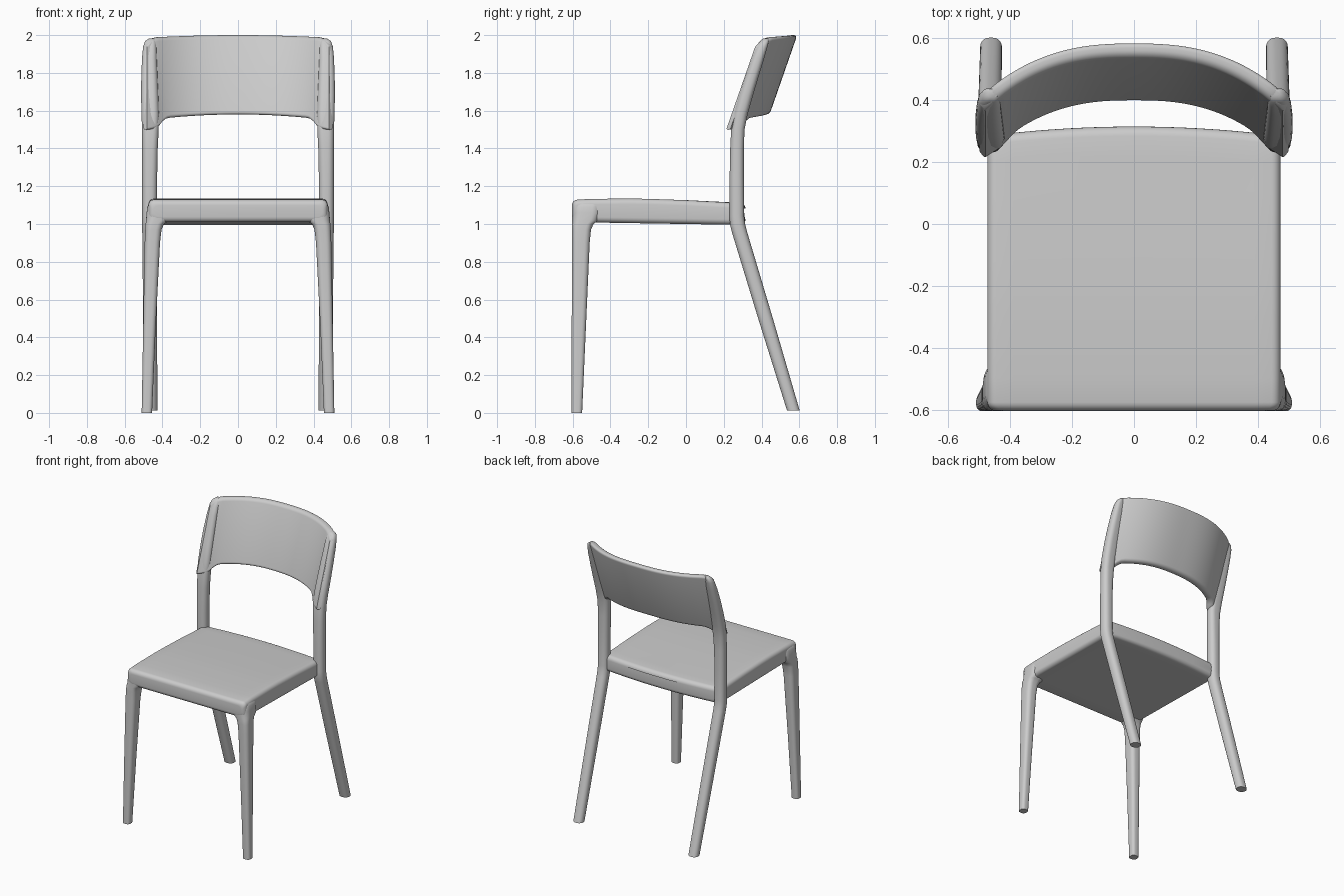
import bpy, bmesh, math

if "Cube" in bpy.data.objects:
    bpy.data.objects.remove(bpy.data.objects["Cube"])

grey = bpy.data.materials.new("light grey plastic")
grey.diffuse_color = (0.6, 0.6, 0.6, 1)
grey.use_nodes = True
grey.node_tree.nodes["Principled BSDF"].inputs["Base Color"].default_value = grey.diffuse_color


def loft(name, rings):
    """Closed skin through a list of equal-length point rings, capped at both ends."""
    bm = bmesh.new()
    vs = [[bm.verts.new(p) for p in r] for r in rings]
    n = len(vs[0])
    for a, b in zip(vs, vs[1:]):
        for i in range(n):
            j = (i + 1) % n
            bm.faces.new((a[i], a[j], b[j], b[i]))
    bm.faces.new(vs[0][::-1])
    bm.faces.new(vs[-1])
    bmesh.ops.recalc_face_normals(bm, faces=bm.faces)
    me = bpy.data.meshes.new(name)
    bm.to_mesh(me)
    bm.free()
    ob = bpy.data.objects.new(name, me)
    bpy.context.collection.objects.link(ob)
    me.materials.append(grey)
    bpy.ops.object.select_all(action='DESELECT')
    ob.select_set(True)
    bpy.context.view_layer.objects.active = ob
    bpy.ops.object.shade_smooth_by_angle(angle=math.radians(50))
    return ob


def round_rect(hx, hy, r, seg=5, sub=1):
    """Rounded rectangle; the long x edges are split into sub pieces."""
    pts = []
    for k, (sx, sy) in enumerate(((1, 1), (-1, 1), (-1, -1), (1, -1))):
        cx, cy = sx * (hx - r), sy * (hy - r)
        for i in range(seg + 1):
            a = math.pi / 2 * (k + i / seg)
            pts.append((cx + r * math.cos(a), cy + r * math.sin(a)))
        if k in (0, 2):
            for i in range(1, sub):
                pts.append((cx * (1 - 2 * i / sub), cy + sy * r))
    return pts


def interp(table, t):
    for (a, va), (b, vb) in zip(table, table[1:]):
        if t <= b:
            return va + (vb - va) * (t - a) / (b - a)
    return table[-1][1]


def leg(name, stations, roundness):
    """Pair of legs from stations of z, x min, x max, y min, y max."""
    for side, s in (("left", -1), ("right", 1)):
        rings = []
        for z, x0, x1, y0, y1 in stations:
            hx, hy = (x1 - x0) / 2, (y1 - y0) / 2
            rings.append([(s * ((x0 + x1) / 2 + x), (y0 + y1) / 2 + y, z)
                          for x, y in round_rect(hx, hy, roundness * min(hx, hy))])
        loft(f"{name}_{side}", rings)


# Front legs, flaring into the seat corners
leg("front_leg", [
    (0.00, .455, .510, -.605, -.550), (0.45, .436, .502, -.605, -.530),
    (0.90, .413, .494, -.604, -.510), (0.97, .405, .491, -.604, -.503),
    (1.00, .392, .489, -.604, -.490), (1.02, .365, .487, -.603, -.462),
    (1.06, .350, .484, -.603, -.450), (1.09, .350, .480, -.601, -.450),
    (1.11, .355, .472, -.594, -.450), (1.122, .36, .458, -.580, -.460)], 0.7)

# Rear legs running up into the posts and back frame
leg("rear_leg_and_post", [
    (0.012, .427, .497, .535, .602), (0.50, .428, .502, .382, .460),
    (0.96, .429, .507, .242, .323), (1.00, .429, .507, .232, .313),
    (1.04, .429, .507, .231, .308), (1.25, .428, .507, .231, .306),
    (1.40, .425, .507, .234, .306), (1.50, .420, .508, .239, .310),
    (1.58, .418, .511, .252, .326), (1.68, .422, .513, .281, .354),
    (1.78, .426, .512, .314, .384), (1.88, .430, .508, .349, .415),
    (1.94, .432, .502, .375, .432), (1.968, .435, .492, .393, .438),
    (1.982, .440, .472, .408, .437)], 0.85)

# Seat: slightly crowned slab with rounded edges and a bowed rear edge
top = [(-.61, 1.127), (-.5, 1.133), (-.25, 1.135), (0, 1.126), (.3, 1.110)]
bottom = [(-.61, 1.010), (.3, .995)]
R = 0.028
front, back = -.604, .285
stations = [(front + R * (1 - math.cos(a)), R * (1 - math.sin(a)))
            for a in [math.pi / 2 * i / 5 for i in range(6)]]
stations += [(-.5 + .1 * i, 0) for i in range(8)]
stations += [(back - R * (1 - math.sin(a)), R * (1 - math.cos(a)))
             for a in [math.pi / 2 * i / 5 for i in range(6)]]
rings = []
for y, inset in stations:
    zt, zb = interp(top, y) - inset, interp(bottom, y) + inset
    ring = []
    for x, z in round_rect(.474 - inset, (zt - zb) / 2, .029, 5, 16):
        bow = .03 * (1 - (x / .474) ** 2) * max(0, (y + .1) / .385)
        ring.append((x, y + bow, z + (zt + zb) / 2))
    rings.append(ring)
loft("seat", rings)

# Curved, leaning back panel with rounded rims
rings = []
N = 48
for i in range(N + 1):
    x = -.49 + .98 * i / N
    ax = abs(x)
    z_top = 2.0 - .012 * (x / .44) ** 2
    if ax > .43:
        z_top -= .065 - math.sqrt(.065 ** 2 - (ax - .43) ** 2)
    z_bot = 1.58 - .022 * (x / .41) ** 2 - min(.05, 12 * max(0, ax - .37) ** 2)
    drop = .15 * (ax / .47) ** 2.6
    slope = -math.copysign(.15 * 2.6 / .47 * (ax / .47) ** 1.6, x)
    ln = math.hypot(1, slope)
    half = .024 if ax < .45 else .024 - .25 * (ax - .45)
    ring = []
    for u, z in round_rect(half, (z_top - z_bot) / 2, half * .8, 5):
        z += (z_top + z_bot) / 2
        y = .415 + .15 * (z - 1.57) / .43 - drop
        ring.append((x - slope / ln * u, y + u / ln, z))
    rings.append(ring)
loft("back_panel", rings)
